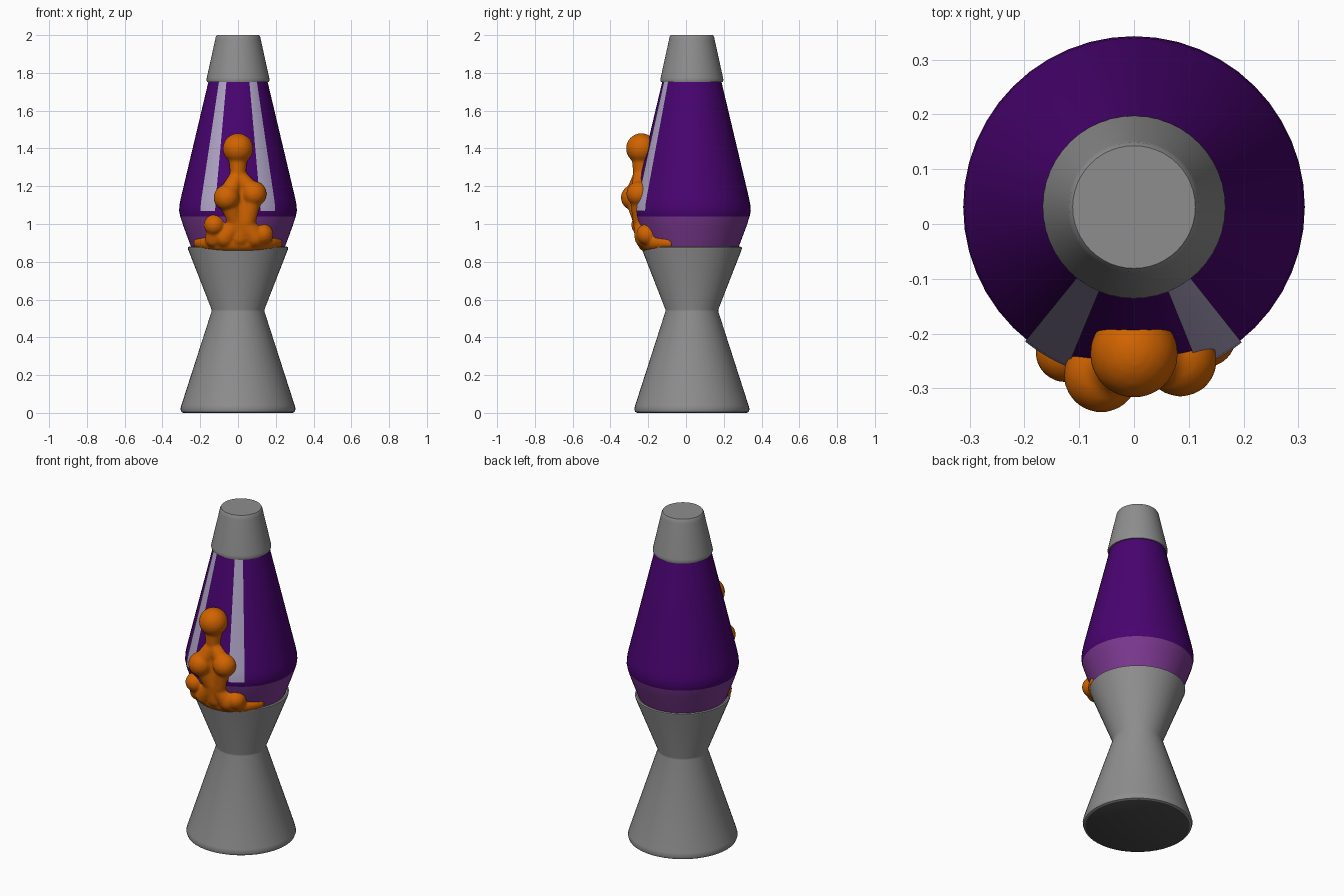
import bpy, bmesh
from math import sin, cos, radians
from mathutils import Vector, Matrix

if "Cube" in bpy.data.objects:
    bpy.data.objects.remove(bpy.data.objects["Cube"])

AXIS_Y = 0.031  # the lamp body sits slightly behind the centre


def material(name, rgb):
    m = bpy.data.materials.new(name)
    m.use_nodes = True
    m.diffuse_color = (*rgb, 1)
    m.node_tree.nodes["Principled BSDF"].inputs["Base Color"].default_value = (*rgb, 1)
    return m


metal = material("grey metal", (0.27, 0.27, 0.27))
dark = material("dark underside", (0.07, 0.07, 0.07))
purple = material("purple liquid", (0.065, 0.001, 0.16))
violet = material("pale violet liquid", (0.2, 0.04, 0.28))
orange = material("orange wax", (0.63, 0.125, 0.0))
shine = material("lavender highlight", (0.43, 0.37, 0.56))


def finish(name, bm, mats, angle=35):
    mesh = bpy.data.meshes.new(name)
    bm.to_mesh(mesh)
    bm.free()
    ob = bpy.data.objects.new(name, mesh)
    bpy.context.collection.objects.link(ob)
    for m in mats:
        mesh.materials.append(m)
    bpy.ops.object.select_all(action="DESELECT")
    ob.select_set(True)
    bpy.context.view_layer.objects.active = ob
    bpy.ops.object.shade_smooth_by_angle(angle=radians(angle))
    return ob


def lathe(name, profile, mats, start=0, end=360, steps=48, offset=0):
    """Turn (radius, height) points about the lamp axis; angle 0 is the front."""
    bm = bmesh.new()
    full = end - start == 360
    rings = []
    for r, z in profile:
        angles = [radians(start + (end - start) * i / steps) for i in range(steps + (not full))]
        rings.append([bm.verts.new(((r + offset) * sin(a), AXIS_Y - (r + offset) * cos(a), z))
                      for a in angles])
    for low, high in zip(rings, rings[1:]):
        for i in range(steps):
            j = (i + 1) % len(low)
            bm.faces.new((low[i], low[j], high[j], high[i]))
    if full:
        bm.faces.new(rings[0][::-1])
        bm.faces.new(rings[-1])
    return finish(name, bm, mats)


# Metal base with a dark underside, and metal cap
base = lathe("base", [(0.29, 0), (0.3, 0.005), (0.305, 0.02), (0.3, 0.04), (0.14, 0.537),
                      (0.14, 0.547), (0.264, 0.865), (0.265, 0.876), (0.258, 0.88),
                      (0.245, 0.875)], [metal, dark])
for face in base.data.polygons:
    face.material_index = int(face.center.z < 0.001)
lathe("cap", [(0.15, 1.75), (0.164, 1.752), (0.167, 1.762), (0.165, 1.775),
              (0.121, 1.975), (0.118, 1.99), (0.112, 2.0)], [metal])

# Glass vessel, with a paler band at the bottom
upper = [(0.312, 1.07), (0.309, 1.105), (0.302, 1.14), (0.155, 1.76)]
glass = lathe("glass", [(0.245, 0.87), (0.288, 0.985), (0.306, 1.04)] + upper, [purple, violet])
for face in glass.data.polygons:
    face.material_index = int(face.center.z < 1.04)

# Highlights on the glass
for side, start in (("right", -39), ("left", 22)):
    lathe(side + "_highlight", upper, [shine], start, start + 16.5, 8, 0.004)

# Wax: blobs joined by tapering strands, fused into one skin
wax = bmesh.new()


def blob(p, r):
    bmesh.ops.create_icosphere(wax, subdivisions=3, radius=r, matrix=Matrix.Translation(p))


def strand(a, b, r1, r2, count=14):
    a, b = Vector(a), Vector(b)
    for i in range(count + 1):
        t = i / count
        blob(a.lerp(b, t), r1 + (r2 - r1) * t)


top, right, left = (0, -0.237, 1.4), (-0.06, -0.276, 1.14), (0.085, -0.249, 1.16)
neck, heart = (0, -0.238, 1.26), (0.015, -0.232, 1.03)
blob(top, 0.081)
blob(right, 0.069)
blob(left, 0.067)
blob((-0.125, -0.234, 0.995), 0.056)
blob((0.13, -0.205, 0.945), 0.058)
strand(top, neck, 0.055, 0.042)
strand(neck, right, 0.04, 0.054)
strand(neck, left, 0.04, 0.05)
# Central column spreading into the pool
strand(neck, heart, 0.042, 0.05)
strand(right, (-0.015, -0.235, 1.02), 0.048, 0.048)
strand(left, (0.05, -0.235, 1.02), 0.05, 0.048)
for x in (-0.07, 0.01, 0.09):
    strand(heart, (x, -0.215, 0.93), 0.05, 0.058)
strand((-0.125, -0.234, 0.995), (-0.13, -0.2, 0.92), 0.038, 0.045)
# Pool of wax along the rim of the glass
for i in range(25):
    a = radians(-59 + 118 * i / 24)
    blob((0.238 * sin(a), AXIS_Y - 0.238 * cos(a), 0.9), 0.014 + 0.035 * cos(a))

ob = finish("wax", wax, [orange], 180)
fuse = ob.modifiers.new("fuse", "REMESH")
fuse.mode = "VOXEL"
fuse.voxel_size = 0.007
fuse.use_smooth_shade = True
soften = ob.modifiers.new("soften", "SMOOTH")
soften.factor = 0.5
soften.iterations = 8
